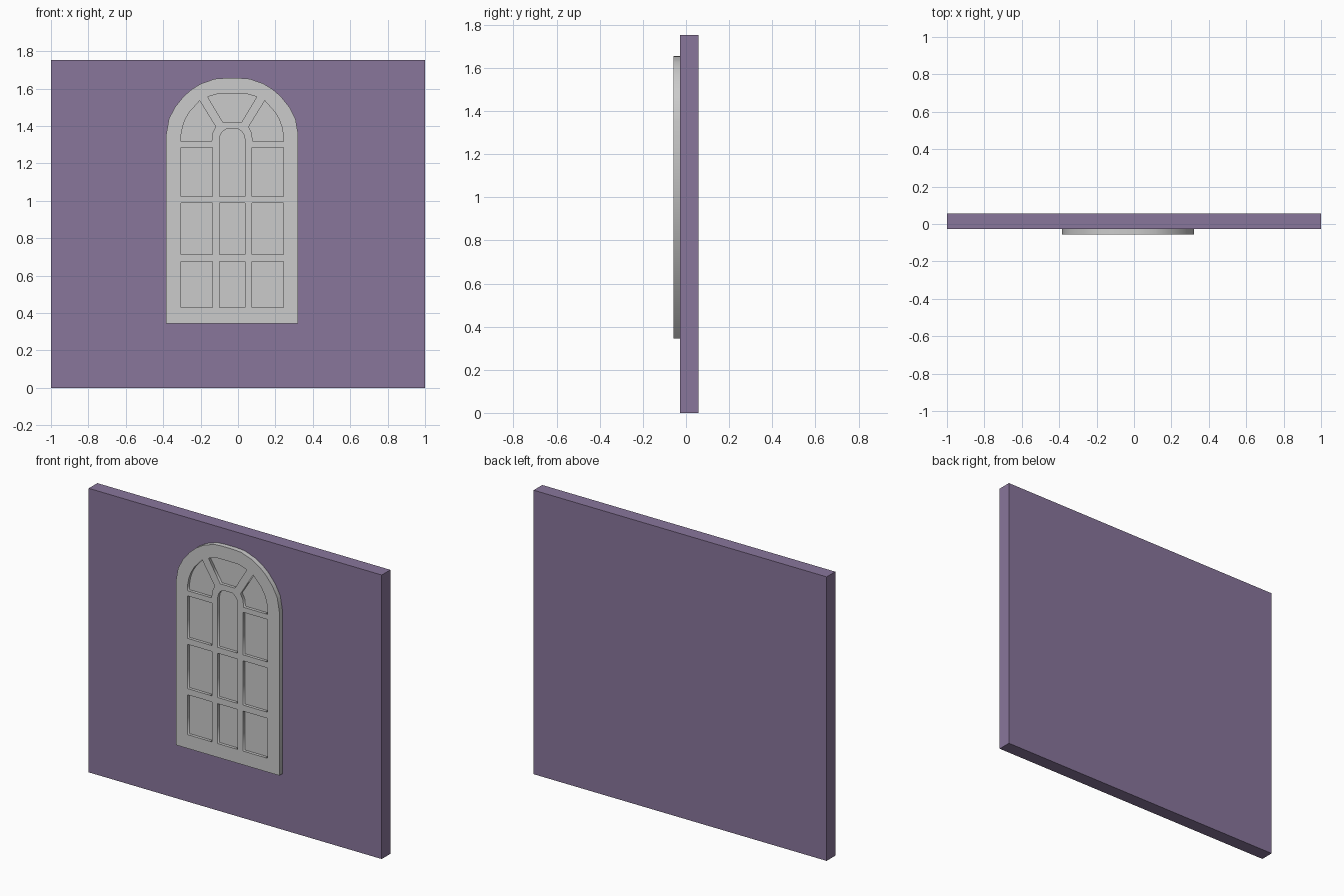
import bpy
import math

if "Cube" in bpy.data.objects:
    bpy.data.objects.remove(bpy.data.objects["Cube"])

CX = -0.031                              # window centre line
FRONT, WALL_FRONT, BACK = -0.057, -0.027, 0.057


def plate(name, loops, y0, y1):
    """Extrude XZ outlines (first is outer, others are holes) from y0 to y1."""
    cu = bpy.data.curves.new(name, 'CURVE')
    cu.dimensions = '2D'
    cu.fill_mode = 'BOTH'
    cu.extrude = (y1 - y0) / 2
    for pts in loops:
        sp = cu.splines.new('POLY')
        sp.points.add(len(pts) - 1)
        for p, (x, z) in zip(sp.points, pts):
            p.co = (x + CX, z, 0, 1)
        sp.use_cyclic_u = True
    ob = bpy.data.objects.new(name, cu)
    bpy.context.collection.objects.link(ob)
    ob.location.y = (y0 + y1) / 2
    ob.rotation_euler.x = math.pi / 2
    bpy.ops.object.select_all(action='DESELECT')
    ob.select_set(True)
    bpy.context.view_layer.objects.active = ob
    bpy.ops.object.convert(target='MESH')
    return bpy.context.object


def rect(x0, x1, z0, z1):
    return [(x0, z0), (x1, z0), (x1, z1), (x0, z1)]


def mirror(pts):
    return [(-x, z) for x, z in reversed(pts)]


# wall
bpy.ops.mesh.primitive_cube_add(size=1, location=(0, (WALL_FRONT + BACK) / 2, 0.876))
wall = bpy.context.object
wall.name = "wall"
wall.scale = (2, BACK - WALL_FRONT, 1.752)
mat = bpy.data.materials.new("purple_wall")
mat.diffuse_color = (0.25, 0.18, 0.33, 1)
mat.use_nodes = True
mat.node_tree.nodes["Principled BSDF"].inputs["Base Color"].default_value = mat.diffuse_color
wall.data.materials.append(mat)

# arched outer outline with a flat crown
half = [(0.353, 0.345), (0.353, 1.355)]
half += [(0.365 * math.cos(math.radians(a)), 1.302 + 0.365 * math.sin(math.radians(a)))
         for a in (22, 33, 45, 54, 63)]
half += [(0.145, 1.634), (0.094, 1.652), (0.04, 1.656)]
outline = half + mirror(half)

# rectangular panes, three rows
panes = []
for row, (z0, z1) in enumerate([(0.43, 0.676), (0.714, 0.987), (1.024, 1.286)]):
    side = rect(0.105, 0.273, z0, z1)
    panes += [side, mirror(side)]
    if row < 2:
        panes.append(rect(-0.069, 0.069, z0, z1))

# round-headed centre pane
head = [(0.069, 1.024), (0.069, 1.325), (0.063, 1.353), (0.05, 1.372), (0.03, 1.385)]
panes.append(head + mirror(head))

# fan panes at the sides and the crown
fan = [(0.110, 1.318), (0.273, 1.318), (0.273, 1.353), (0.265, 1.396),
       (0.250, 1.438), (0.227, 1.476), (0.174, 1.535), (0.088, 1.396), (0.104, 1.364)]
panes += [fan, mirror(fan)]
crown = [(0.05, 1.42), (0.131, 1.556), (0.07, 1.574)]
panes.append(crown + mirror(crown))

# frame with openings, and recessed panes inside them
plate("window_frame", [outline] + panes, FRONT, WALL_FRONT)
for i, p in enumerate(panes):
    plate(f"window_pane_{i + 1}", [p], FRONT + 0.018, WALL_FRONT)
